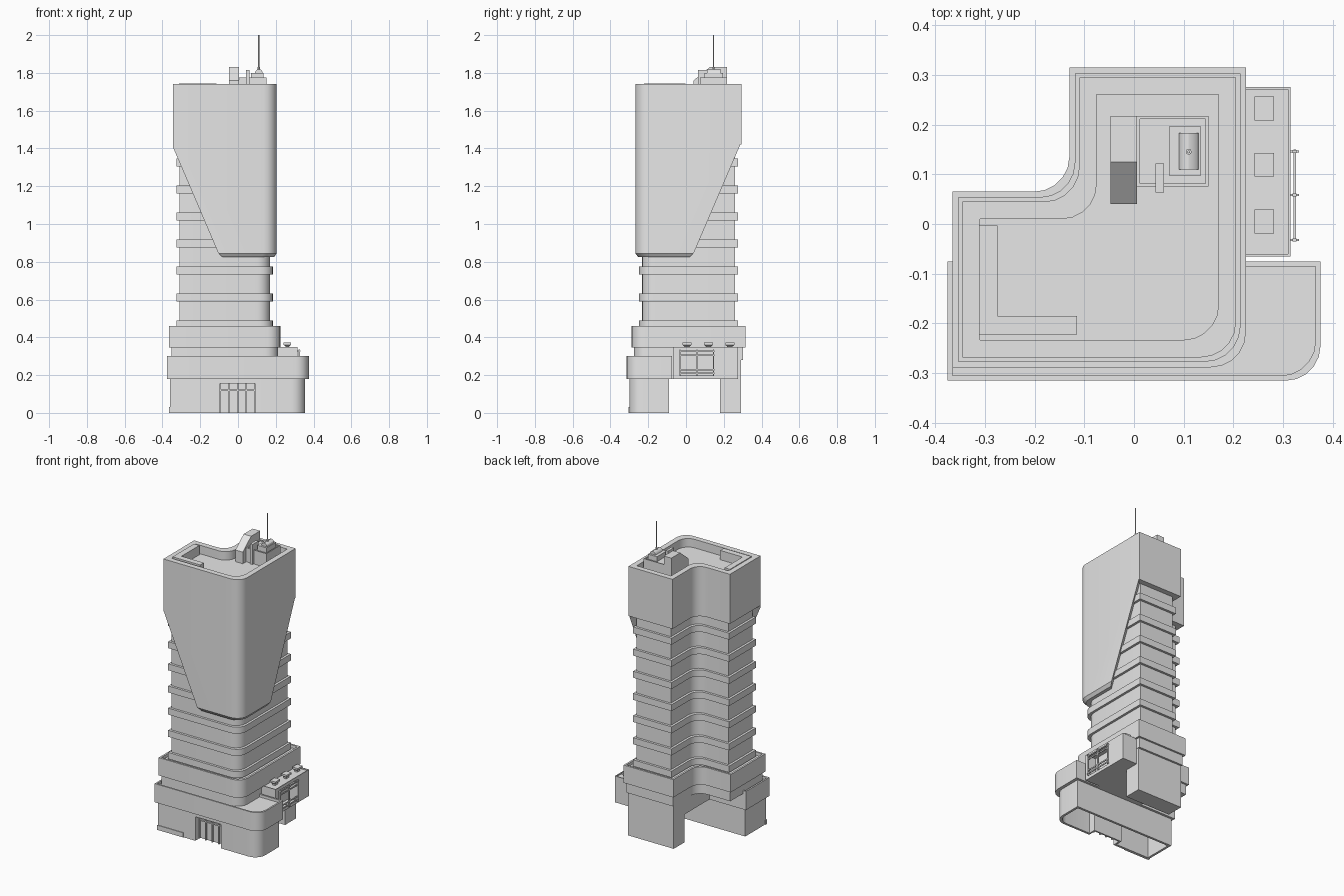
import bpy, bmesh, math
from mathutils import Matrix, Vector

old = bpy.data.objects.get("Cube")
if old:
    bpy.data.objects.remove(old, do_unlink=True)

GREY = (0.8, 0.8, 0.8, 1)
concrete = bpy.data.materials.new("pale grey concrete")
concrete.use_nodes = True
concrete.diffuse_color = GREY
concrete.node_tree.nodes["Principled BSDF"].inputs["Base Color"].default_value = GREY


def outline(corners, steps=5):
    """Closed path; a corner with a third value is rounded by that radius."""
    pts = []
    for i, corner in enumerate(corners):
        c = Vector(corner[:2])
        if len(corner) == 2:
            pts.append(c)
            continue
        r = corner[2]
        to_prev = (Vector(corners[i - 1][:2]) - c).normalized() * r
        to_next = (Vector(corners[(i + 1) % len(corners)][:2]) - c).normalized() * r
        for k in range(steps + 1):
            t = math.pi / 2 * k / steps
            pts.append(c + to_prev + to_next - to_next * math.cos(t) - to_prev * math.sin(t))
    return pts


def loft(name, rings, matrix=None):
    """Capped skin through equal-length outlines, each given with its height."""
    bm = bmesh.new()
    loops = [[bm.verts.new((p[0], p[1], z)) for p in pts] for pts, z in rings]
    for a, b in zip(loops, loops[1:]):
        for i in range(len(a)):
            bm.faces.new((a[i - 1], a[i], b[i], b[i - 1]))
    bm.faces.new(loops[0][::-1])
    bm.faces.new(loops[-1])
    if matrix:
        bm.transform(matrix)
    bmesh.ops.recalc_face_normals(bm, faces=bm.faces)
    mesh = bpy.data.meshes.new(name)
    bm.to_mesh(mesh)
    bm.free()
    obj = bpy.data.objects.new(name, mesh)
    mesh.materials.append(concrete)
    bpy.context.collection.objects.link(obj)
    return obj


def rect(x0, x1, y0, y1, d=0):
    return [(x0 + d, y0 + d), (x1 - d, y0 + d), (x1 - d, y1 - d), (x0 + d, y1 - d)]


def box(name, x0, x1, y0, y1, z0, z1):
    return loft(name, [(rect(x0, x1, y0, y1), z0), (rect(x0, x1, y0, y1), z1)])


def plan(d):
    """L-shaped tower plan, moved inward by d."""
    return outline([(-0.365 + d, -0.288 + d), (0.225 - d, -0.288 + d, 0.07),
                    (0.225 - d, 0.315 - d), (-0.13 + d, 0.315 - d),
                    (-0.13 + d, 0.065 - d, 0.07), (-0.365 + d, 0.065 - d)])


def tray(name, shape, z0, z1, rim, floor):
    """Solid with a parapet: shape(d) gives its outline moved inward by d."""
    return loft(name, [(shape(0), z0), (shape(0), z1), (shape(rim), z1), (shape(rim), floor)])


# Ground floor: open-bottomed wall around the front hall
x0, x1, y0, y1, w = -0.36, 0.355, -0.3, -0.09, 0.015
d0, d1 = -0.095, 0.09
wall = outline([(d1, y0), (x1, y0, 0.07), (x1, y1), (x0, y1), (x0, y0), (d0, y0),
                (d0, y0 + w), (x0 + w, y0 + w), (x0 + w, y1 - w), (x1 - w, y1 - w),
                (x1 - w, y0 + w, 0.06), (d1, y0 + w)])
loft("hall_wall", [(wall, 0), (wall, 0.18)])
box("hall_plinth", x0 - 0.004, -0.18, y0 - 0.004, y0 + 0.01, 0, 0.03)

# Recessed entrance
box("entrance_lintel", d0, d1, y0, -0.24, 0.155, 0.18)
box("entrance_back", d0, d1, -0.25, -0.24, 0, 0.16)
for side, x in (("right", d0 - 0.01), ("left", d1)):
    box("entrance_side_" + side, x, x + 0.01, y0, -0.24, 0, 0.18)
for i in range(5):
    x = d0 + (d1 - d0) * i / 4
    box("door_mullion", x - 0.004, x + 0.004, -0.262, -0.25, 0, 0.155)
box("door_transom", d0, d1, -0.26, -0.25, 0.115, 0.123)


# Podium slab with parapet
def podium(d):
    return outline([(-0.375 + d, -0.315 + d), (0.375 - d, -0.315 + d, 0.07),
                    (0.375 - d, -0.075 - d), (-0.375 + d, -0.075 - d)])


tray("podium", podium, 0.18, 0.3, 0.01, 0.283)

# Rear leg and the raised rear wing it carries
box("rear_leg", -0.115, 0.21, 0.18, 0.29, 0, 0.31)
box("rear_wing", -0.115, 0.21, -0.09, 0.289, 0.18, 0.31)
loft("neck", [(plan(0.012), 0.28), (plan(0.012), 0.35)])
tray("lower_block", plan, 0.345, 0.46, 0.012, 0.44)

# Side annex with an open balcony
ax, ay, az = (0.2, 0.315), (-0.065, 0.275), (0.18, 0.34)
box("annex_back", 0.2, 0.265, *ay, *az)
box("annex_floor", 0.265, ax[1], *ay, 0.18, 0.2)
box("annex_front_pier", 0.265, ax[1], ay[0], -0.035, 0.2, 0.335)
box("annex_rear_pier", 0.265, ax[1], 0.145, ay[1], 0.2, 0.335)
tray("annex_roof", lambda d: rect(*ax, *ay, d), 0.33, 0.35, 0.005, 0.342)
for y in (-0.032, 0.058, 0.146):
    box("railing_post", 0.319, 0.327, y - 0.003, y + 0.003, 0.195, 0.335)
    for z in (0.2, 0.325):
        box("railing_bracket", 0.3, 0.332, y - 0.002, y + 0.002, z, z + 0.005)
for z in (0.205, 0.225, 0.3, 0.322):
    box("railing_bar", 0.321, 0.326, -0.035, 0.15, z, z + 0.008)
for y in (0.005, 0.119, 0.232):
    vent = lambda d: rect(0.242, 0.281, y - 0.024, y + 0.024, d)
    loft("annex_vent", [(vent(0.01), 0.34), (vent(0.01), 0.352),
                        (vent(0), 0.36), (vent(0), 0.372)])

# Tower shaft and its floor bands
loft("shaft", [(plan(0.055), 0.43), (plan(0.055), 1.5)])
for i in range(7):
    z = 0.447 + 0.143 * i
    loft("floor_band", [(plan(0.04), z), (plan(0.04), z + 0.042)])

# Upper shell, cut by a slope that rises toward the rear inner corner
shell = loft("upper_shell", [(plan(0.034), 0.825), (plan(0.02), 0.845), (plan(0.02), 1.74),
                             (plan(0.055), 1.74), (plan(0.055), 1.685)])
h = math.sqrt(0.5)
turn = Matrix(((-h, 0, h, 0), (h, 0, h, 0), (0, 1, 0, 0), (0, 0, 0, 1)))
wedge = [(0.058, 1.42), (1, 1.42), (1, 0.7), (-0.16, 0.7)]
cutter = loft("slope_cutter", [(wedge, -1), (wedge, 1)], turn)
cutter.hide_render = True
cut = shell.modifiers.new("slope", 'BOOLEAN')
cut.operation = 'DIFFERENCE'
cut.solver = 'EXACT'
cut.object = cutter
bpy.context.view_layer.objects.active = shell
bpy.ops.object.modifier_apply(modifier=cut.name)
bpy.data.objects.remove(cutter, do_unlink=True)

# Roof ledge along the front corner
ledge = [(-0.312, -0.222), (-0.115, -0.222), (-0.115, -0.185),
         (-0.274, -0.185), (-0.274, -0.003), (-0.312, -0.003)]
loft("roof_ledge", [(ledge, 1.68), (ledge, 1.745)])

# Rooftop plant: sloped fin, plant room, vent, flue and mast
fin = [(0.04, 1.68), (0.04, 1.76), (0.125, 1.83), (0.217, 1.83), (0.217, 1.68)]
upright = Matrix(((0, 0, 1, 0), (1, 0, 0, 0), (0, 1, 0, 0), (0, 0, 0, 1)))
loft("roof_fin", [(fin, -0.047), (fin, 0.006)], upright)
tray("plant_room", lambda d: rect(0.006, 0.15, 0.075, 0.217, d), 1.68, 1.775, 0.006, 1.768)
box("plant_room_upper", 0.07, 0.135, 0.097, 0.196, 1.76, 1.8)
hood = [(0.11 + 0.02 * math.cos(a), 1.8 + 0.02 * math.sin(a))
        for a in (math.pi * k / 6 for k in range(7))]
across = Matrix(((1, 0, 0, 0), (0, 0, 1, 0), (0, 1, 0, 0), (0, 0, 0, 1)))
loft("vent_hood", [(hood, 0.11), (hood, 0.183)], across)
box("flue", 0.043, 0.06, 0.063, 0.122, 1.68, 1.815)


def disc(r):
    return [(0.11 + r * math.cos(k * math.pi / 4), 0.145 + r * math.sin(k * math.pi / 4))
            for k in range(8)]


loft("mast", [(disc(0.006), 1.81), (disc(0.006), 1.83), (disc(0.003), 1.83), (disc(0.003), 2)])

# Smooth rounded corners while keeping crisp edges
for obj in bpy.context.scene.objects:
    obj.select_set(obj.type == 'MESH' and concrete.name in obj.data.materials)
bpy.ops.object.shade_smooth_by_angle(angle=math.radians(30))
